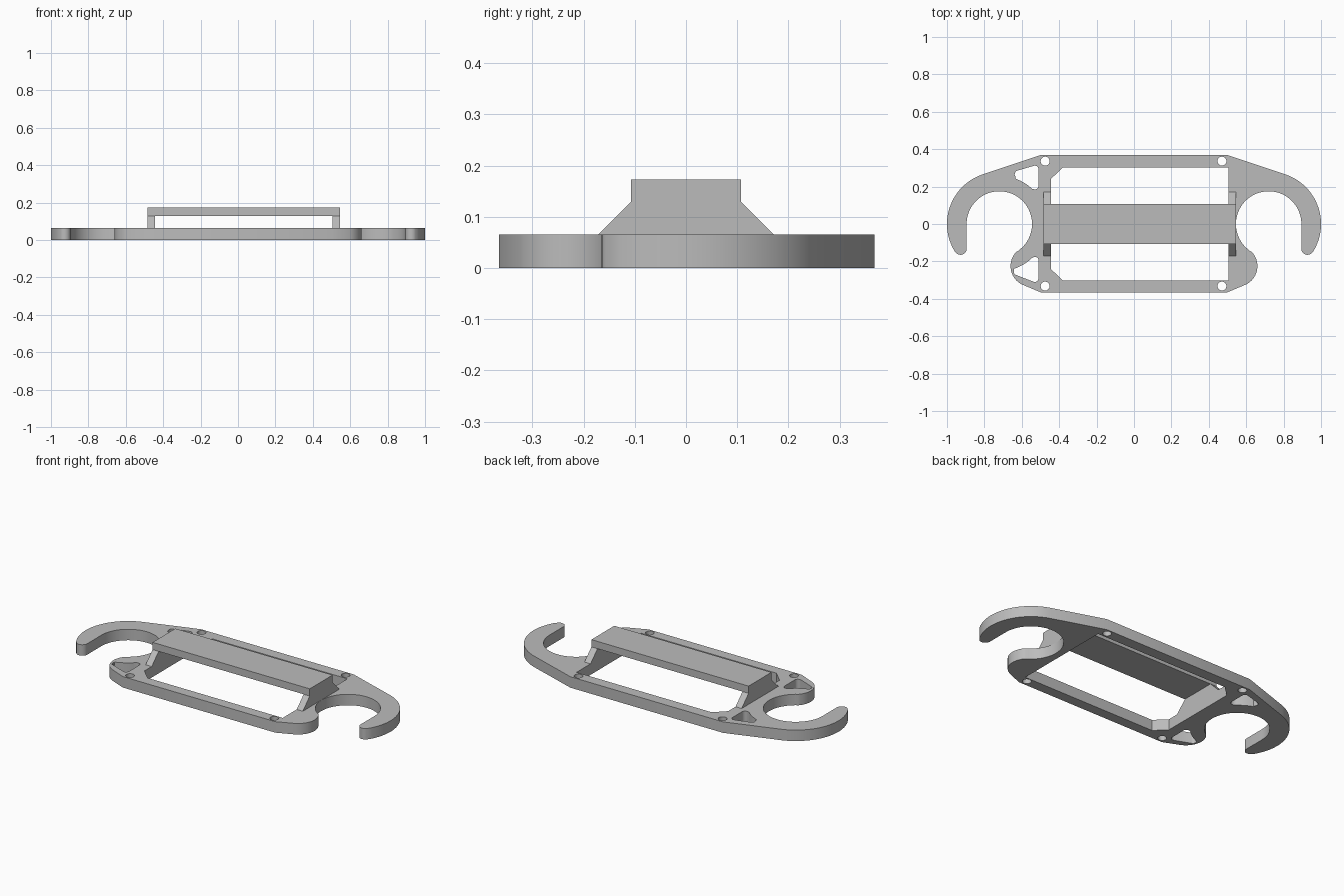
import bpy, bmesh
from math import cos, sin, radians

cube = bpy.data.objects.get("Cube")
if cube:
    bpy.data.objects.remove(cube, do_unlink=True)

GREY = (0.5, 0.5, 0.5, 1)
grey = bpy.data.materials.new("matte grey")
grey.use_nodes = True
grey.diffuse_color = GREY
grey.node_tree.nodes["Principled BSDF"].inputs["Base Color"].default_value = GREY

THICK = 0.065     # base plate thickness
TOP = 0.173       # top of the bridge
HOOK = (0.72, 0)  # centre of each hook


def arc(centre, r, a, b, n=16):
    angles = [radians(a + (b - a) * i / n) for i in range(n + 1)]
    return [(centre[0] + r * cos(t), centre[1] + r * sin(t)) for t in angles]


def flip(points):
    return [(-x, y) for x, y in reversed(points)]


def finish(ob):
    bm = bmesh.new()
    bm.from_mesh(ob.data)
    bmesh.ops.remove_doubles(bm, verts=bm.verts, dist=0.0001)
    bmesh.ops.recalc_face_normals(bm, faces=bm.faces)
    bm.to_mesh(ob.data)
    bm.free()
    ob.data.materials.clear()
    ob.data.materials.append(grey)
    bpy.ops.object.select_all(action='DESELECT')
    ob.select_set(True)
    bpy.context.view_layer.objects.active = ob
    bpy.ops.object.shade_smooth_by_angle(angle=radians(30))


def plate(name, loops, thickness):
    """Flat plate: first loop is the outline, the others are openings."""
    cu = bpy.data.curves.new(name, 'CURVE')
    cu.dimensions = '2D'
    cu.fill_mode = 'BOTH'
    cu.extrude = thickness / 2
    for pts in loops:
        sp = cu.splines.new('POLY')
        sp.points.add(len(pts) - 1)
        for p, (x, y) in zip(sp.points, pts):
            p.co = (x, y, 0, 1)
        sp.use_cyclic_u = True
    ob = bpy.data.objects.new(name, cu)
    bpy.context.collection.objects.link(ob)
    bpy.ops.object.select_all(action='DESELECT')
    ob.select_set(True)
    bpy.context.view_layer.objects.active = ob
    bpy.ops.object.convert(target='MESH')
    ob = bpy.context.object
    for v in ob.data.vertices:
        v.co.z += thickness / 2
    finish(ob)
    return ob


def prism(name, profile, x0, x1):
    """Side profile in (y, z) swept along x."""
    bm = bmesh.new()
    face = bm.faces.new([bm.verts.new((x0, y, z)) for y, z in profile])
    res = bmesh.ops.extrude_face_region(bm, geom=[face])
    for v in res["geom"]:
        if isinstance(v, bmesh.types.BMVert):
            v.co.x = x1
    me = bpy.data.meshes.new(name)
    bm.to_mesh(me)
    bm.free()
    ob = bpy.data.objects.new(name, me)
    bpy.context.collection.objects.link(ob)
    finish(ob)


# Outline of one half: top corner, hook, rounded tip, inner circle, lower lobe
half = [(0.5, 0.368)]
half += arc(HOOK, 0.28, 71, -31, 30)
half += arc((0.927, -0.133), 0.032, -31, -180, 10)
half += arc(HOOK, 0.175, 0, 225, 44)
half += [(0.618, -0.143)]
half += arc((0.55, -0.225), 0.11, 43, -62, 18)
half += [(0.5, -0.365)]

# Large window with two chamfered corners
window = [(-0.38, 0.303), (0.505, 0.303), (0.505, -0.303),
          (-0.38, -0.303), (-0.445, -0.24), (-0.445, 0.24)]

# Screw holes
holes = [arc((x, y), 0.024, 0, 345, 23) for x in (-0.475, 0.47) for y in (0.336, -0.332)]

# Rounded triangular openings that follow the left circle
left = (-HOOK[0], 0)
upper = arc(left, 0.257, 70, 47, 10) + arc((-0.53, 0.205), 0.02, -100, 0, 6)
upper += arc((-0.53, 0.292), 0.02, 0, 108, 6) + arc((-0.618, 0.266), 0.02, 108, 220, 6)
lower = arc(left, 0.252, -72, -46, 10) + arc((-0.53, -0.195), 0.02, 100, 0, 6)
lower += arc((-0.53, -0.29), 0.02, 0, -112, 6) + arc((-0.623, -0.254), 0.02, -112, -210, 6)

plate("base_plate", [half + flip(half), window, upper, lower] + holes, THICK)

# Bridge: two splayed legs and a flat deck
leg = [(-0.172, THICK), (0.172, THICK), (0.107, 0.13), (-0.107, 0.13)]
deck = [(-0.107, 0.13), (0.107, 0.13), (0.107, TOP), (-0.107, TOP)]
prism("bridge_leg_right", leg, -0.485, -0.445)
prism("bridge_leg_left", leg, 0.505, 0.545)
prism("bridge_deck", deck, -0.485, 0.545)
